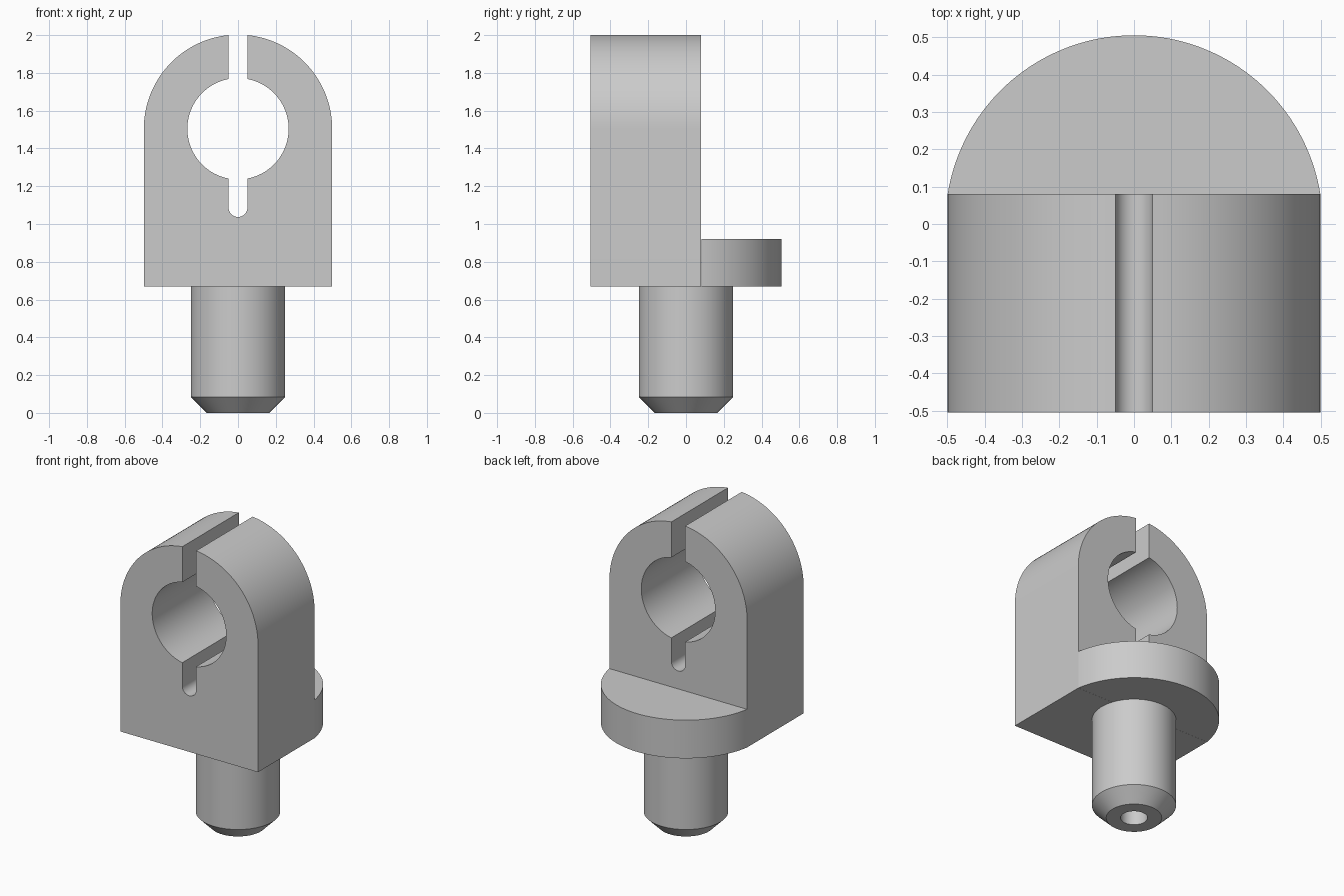
import bpy, bmesh
from math import sin, cos, acos, pi, tau
from mathutils import Matrix, Vector

if "Cube" in bpy.data.objects:
    bpy.data.objects.remove(bpy.data.objects["Cube"], do_unlink=True)

metal = bpy.data.materials.new("plain grey metal")
metal.use_nodes = True
grey = (0.6, 0.6, 0.6, 1)
metal.diffuse_color = grey
metal.node_tree.nodes["Principled BSDF"].inputs["Base Color"].default_value = grey

HALF_WIDTH, FRONT, BACK, DISC_R = 0.4985, -0.505, 0.08, 0.505
BASE, LEDGE_TOP, BORE_Z, BORE_R = 0.67, 0.92, 1.504, 0.268
SLOT, SLOT_Z = 0.05, 1.087


def arc(cx, cy, r, start, end, steps):
    return [(cx + r * cos(start + (end - start) * i / steps),
             cy + r * sin(start + (end - start) * i / steps)) for i in range(steps + 1)]


def finish(name, bm):
    bmesh.ops.recalc_face_normals(bm, faces=bm.faces)
    mesh = bpy.data.meshes.new(name)
    bm.to_mesh(mesh)
    bm.free()
    mesh.materials.append(metal)
    ob = bpy.data.objects.new(name, mesh)
    bpy.context.collection.objects.link(ob)
    bpy.ops.object.select_all(action='DESELECT')
    ob.select_set(True)
    bpy.context.view_layer.objects.active = ob
    bpy.ops.object.shade_smooth_by_angle(angle=pi / 6)
    return ob


def prism(points, direction):
    bm = bmesh.new()
    face = bm.faces.new([bm.verts.new(p) for p in points])
    ext = bmesh.ops.extrude_face_region(bm, geom=[face], use_keep_orig=True)
    verts = [g for g in ext["geom"] if isinstance(g, bmesh.types.BMVert)]
    bmesh.ops.translate(bm, verts=verts, vec=direction)
    return bm


# Arched clamp body: one outline runs round the arch, slot and bore
top = acos(SLOT / HALF_WIDTH)
bore = acos(SLOT / BORE_R)
outline = [(HALF_WIDTH, BASE)]
outline += arc(0, BORE_Z, HALF_WIDTH, 0, top, 32)
outline += arc(0, BORE_Z, BORE_R, bore, -bore, 48)
outline += arc(0, SLOT_Z, SLOT, 0, -pi, 20)
outline += arc(0, BORE_Z, BORE_R, pi + bore, pi - bore, 48)
outline += arc(0, BORE_Z, HALF_WIDTH, pi - top, pi, 32)
outline += [(-HALF_WIDTH, BASE)]
finish("clamp_body", prism([(x, FRONT, z) for x, z in outline],
                           Vector((0, BACK - FRONT, 0))))

# Rounded ledge behind the body, open where it joins
side = acos(HALF_WIDTH / DISC_R)
rim = arc(0, 0, DISC_R, side, pi - side, 64)
bm = prism([(x, y, BASE) for x, y in rim], Vector((0, 0, LEDGE_TOP - BASE)))
bm.normal_update()
joint = [f for f in bm.faces if abs(f.normal.y) > 0.99 and
         f.calc_center_median().y < BACK + 0.01]
bmesh.ops.delete(bm, geom=joint, context='FACES_ONLY')
finish("rear_ledge", bm)

# Chamfered shank with a blind centre hole, turned from a profile
profile = [(0, 0.5), (0.08, 0.5), (0.08, 0), (0.165, 0), (0.25, 0.085), (0.25, BASE)]
bm = bmesh.new()
verts = [bm.verts.new((r, 0, z)) for r, z in profile]
edges = [bm.edges.new(pair) for pair in zip(verts, verts[1:])]
bmesh.ops.spin(bm, geom=verts + edges, cent=(0, 0, 0), axis=(0, 0, 1),
               angle=tau, steps=80, use_merge=False)
bmesh.ops.remove_doubles(bm, verts=bm.verts, dist=0.0001)
finish("shank", bm)
